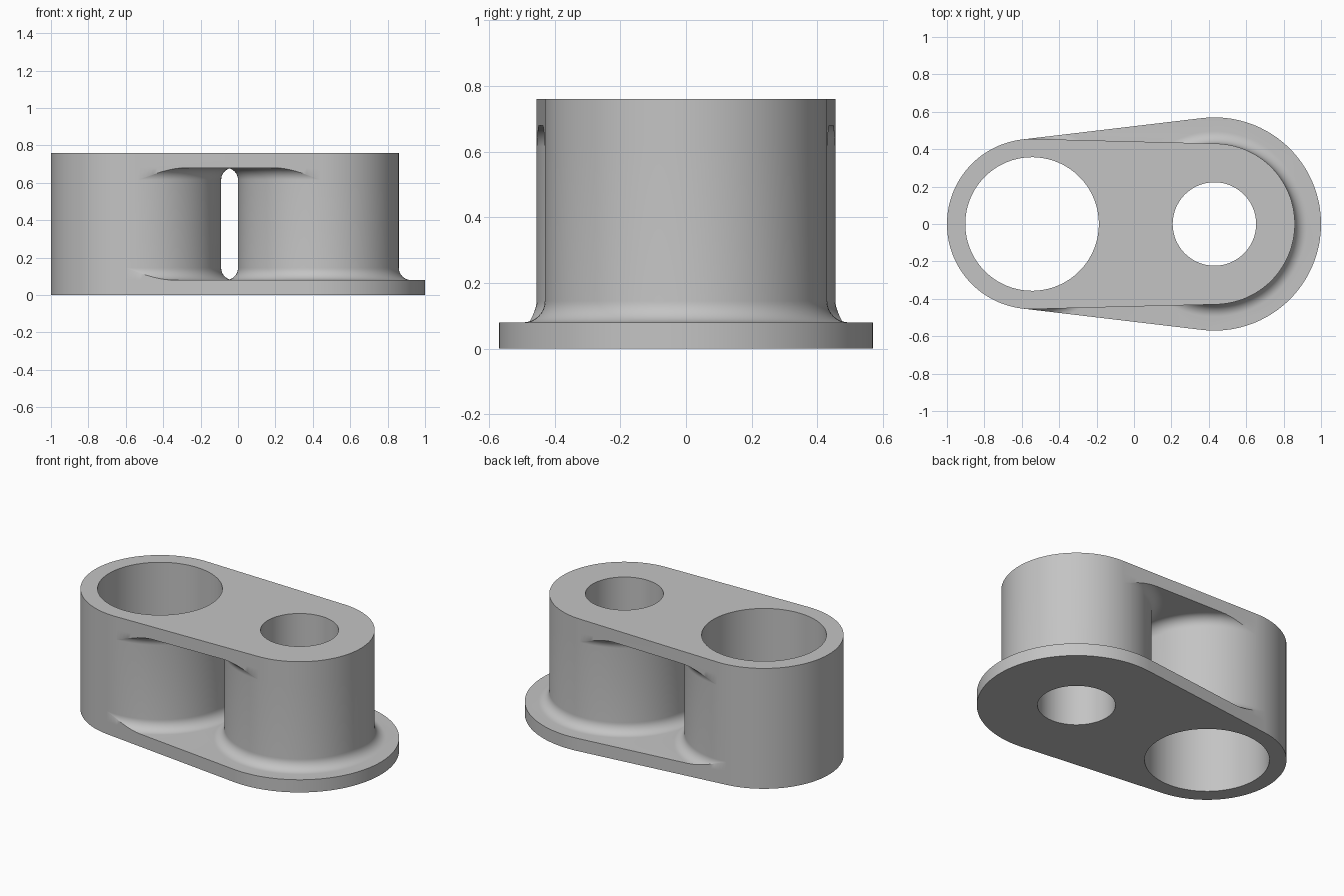
import bpy, bmesh
from math import pi, cos, sin, acos, inf

if "Cube" in bpy.data.objects:
    bpy.data.objects.remove(bpy.data.objects["Cube"], do_unlink=True)

# Main dimensions
LEFT_X, RIGHT_X = -0.545, 0.43
LARGE_R, SMALL_R, FLANGE_R = 0.455, 0.43, 0.57
LARGE_BORE, SMALL_BORE = 0.357, 0.223
HEIGHT, PLATE = 0.76, 0.08
FILLET, STEPS, SEGMENTS = 0.065, 10, 128


def tangent(right_r):
    """Angle at which the straight sides touch both end circles."""
    return acos((LARGE_R - right_r) / (RIGHT_X - LEFT_X))


BASE_T, TOP_T = tangent(FLANGE_R), tangent(SMALL_R)
ANGLES = sorted([2 * pi * i / SEGMENTS - pi for i in range(1, SEGMENTS + 1)]
                + [BASE_T, -BASE_T, TOP_T, -TOP_T])


def on_arc(a, touch, side):
    return side * (touch - abs(a)) >= -1e-9


def reach(a, radius, touch, side):
    """Distance from an end centre to the plate outline."""
    if on_arc(a, touch, side):
        return radius
    c = cos(abs(a) - touch)
    return radius / c if c > 0.01 else inf


def make_object(name, bm):
    bmesh.ops.remove_doubles(bm, verts=bm.verts, dist=1e-5)
    bmesh.ops.recalc_face_normals(bm, faces=bm.faces)
    mesh = bpy.data.meshes.new(name)
    bm.to_mesh(mesh)
    bm.free()
    obj = bpy.data.objects.new(name, mesh)
    bpy.context.collection.objects.link(obj)
    return obj


def loft(name, rings):
    """Closed solid through a stack of rings."""
    bm = bmesh.new()
    loops = [[bm.verts.new(p) for p in ring] for ring in rings]
    for low, high in zip(loops, loops[1:]):
        for i in range(len(low)):
            bm.faces.new((low[i - 1], low[i], high[i], high[i - 1]))
    bm.faces.new(loops[0])
    bm.faces.new(loops[-1])
    return make_object(name, bm)


def plate(name, right_r, touch, z0, z1):
    """Tapered plate wrapped round the two end circles."""
    right = [a for a in ANGLES if on_arc(a, touch, 1)]
    left = sorted((a for a in ANGLES if on_arc(a, touch, -1)), key=lambda a: a % (2 * pi))
    outline = [(RIGHT_X + right_r * cos(a), right_r * sin(a)) for a in right]
    outline += [(LEFT_X + LARGE_R * cos(a), LARGE_R * sin(a)) for a in left]
    return loft(name, [[(x, y, z) for x, y in outline] for z in (z0, z1)])


def post(name, cx, r, base_r, top_r, side):
    """Round post with fillets trimmed at the plate edges."""
    def flare(a, limit):
        end = min(r + FILLET, limit)
        t_end = acos(max(0, min(1, 1 - (end - r) / FILLET)))
        curve = [(end, 0)]
        for i in range(STEPS, -1, -1):
            t = t_end * i / STEPS
            curve.append((r + FILLET * (1 - cos(t)), FILLET * (1 - sin(t))))
        return curve

    columns = []
    for a in ANGLES:
        low = flare(a, reach(a, base_r, BASE_T, side))
        high = flare(a, reach(a, top_r, TOP_T, side))
        path = [(d, PLATE + h) for d, h in low]
        path += [(d, HEIGHT - PLATE - h) for d, h in reversed(high)]
        columns.append([(cx + d * cos(a), d * sin(a), z) for d, z in path])
    return loft(name, list(zip(*columns)))


def bore(name, cx, r):
    return loft(name, [[(cx + r * cos(a), r * sin(a), z) for a in ANGLES]
                       for z in (-0.1, HEIGHT + 0.1)])


def combine(target, other, operation):
    other.hide_render = True
    mod = target.modifiers.new(other.name, 'BOOLEAN')
    mod.solver = 'EXACT'
    mod.operation = operation
    mod.object = other
    bpy.context.view_layer.objects.active = target
    bpy.ops.object.modifier_apply(modifier=mod.name)
    bpy.data.objects.remove(other, do_unlink=True)


# Plates and posts joined into one body
body = plate("link_body", FLANGE_R, BASE_T, 0, PLATE)
combine(body, post("large_post", LEFT_X, LARGE_R, LARGE_R, LARGE_R, -1), 'UNION')
combine(body, post("small_post", RIGHT_X, SMALL_R, FLANGE_R, SMALL_R, 1), 'UNION')
combine(body, plate("top_plate", SMALL_R, TOP_T, HEIGHT - PLATE, HEIGHT), 'UNION')

# Through holes
combine(body, bore("large_bore", LEFT_X, LARGE_BORE), 'DIFFERENCE')
combine(body, bore("small_bore", RIGHT_X, SMALL_BORE), 'DIFFERENCE')

# Plain grey finish
grey = bpy.data.materials.new("plain_grey")
grey.use_nodes = True
colour = (0.55, 0.55, 0.55, 1)
grey.diffuse_color = colour
grey.node_tree.nodes["Principled BSDF"].inputs["Base Color"].default_value = colour
body.data.materials.clear()
body.data.materials.append(grey)
for face in body.data.polygons:
    face.material_index = 0

# Smooth curved walls, crisp rims
bpy.ops.object.select_all(action='DESELECT')
body.select_set(True)
bpy.context.view_layer.objects.active = body
bpy.ops.object.shade_smooth_by_angle(angle=pi / 6)
